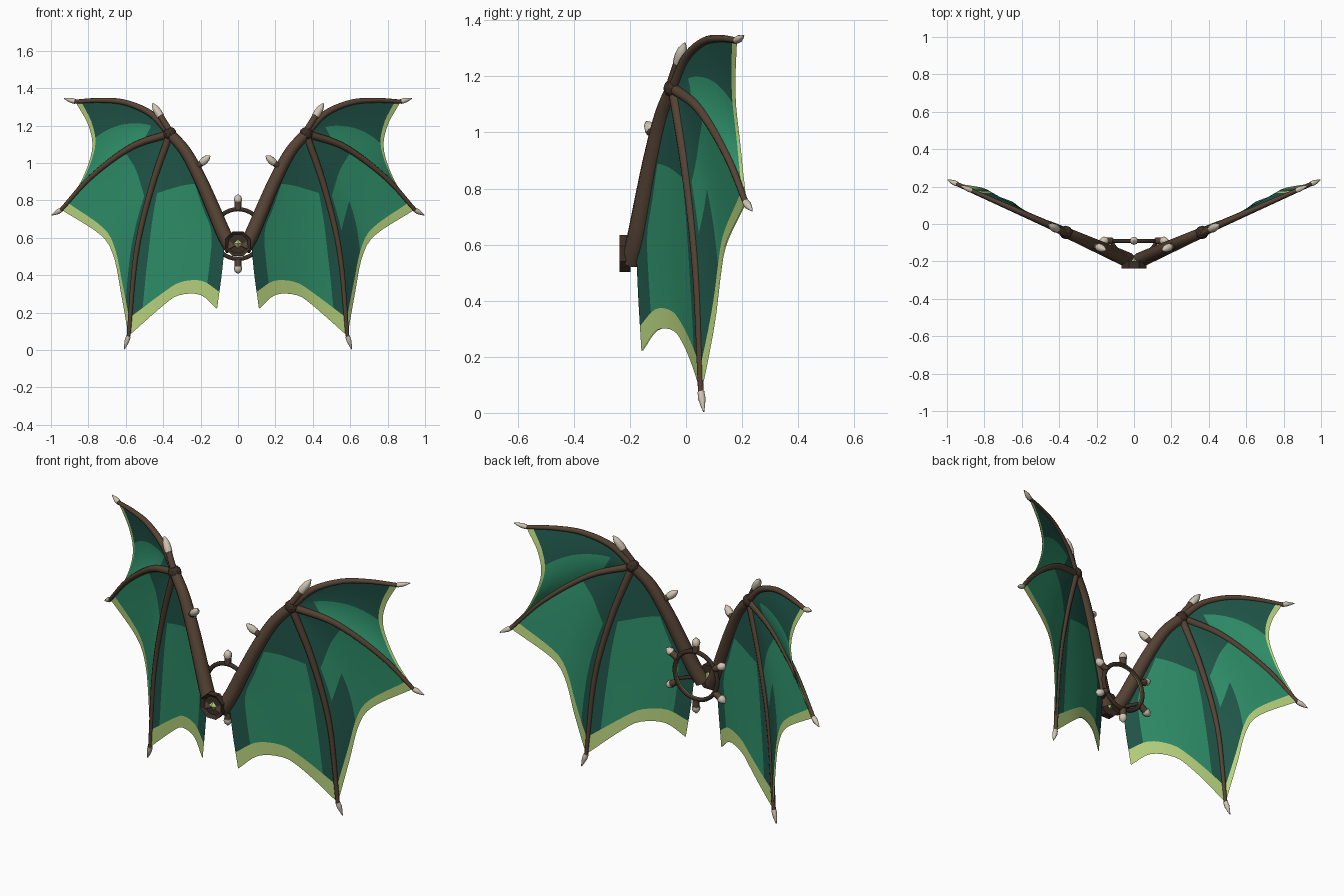
import bpy, bmesh, math
from mathutils import Vector, Matrix

cube = bpy.data.objects.get("Cube")
if cube:
    bpy.data.objects.remove(cube, do_unlink=True)


def material(name, rgb):
    linear = [((c / 255 + 0.055) / 1.055) ** 2.4 for c in rgb]
    mat = bpy.data.materials.new(name)
    mat.use_nodes = True
    mat.diffuse_color = (*linear, 1)
    shader = mat.node_tree.nodes["Principled BSDF"]
    shader.inputs["Base Color"].default_value = (*linear, 1)
    shader.inputs["Roughness"].default_value = 0.8
    return mat


BROWN = material("bone_brown", (86, 67, 52))
DARK = material("dark_brown", (60, 47, 38))
GREEN = material("membrane_green", (46, 142, 105))
SHADE = material("membrane_dark_green", (32, 86, 73))
TRIM = material("pale_green", (184, 211, 126))
IVORY = material("claw_ivory", (208, 198, 180))
OLIVE = material("olive", (104, 112, 62))


def finish(name, bm, mats):
    mesh = bpy.data.meshes.new(name)
    bm.to_mesh(mesh)
    bm.free()
    for mat in mats:
        mesh.materials.append(mat)
    obj = bpy.data.objects.new(name, mesh)
    bpy.context.collection.objects.link(obj)
    return obj


def resample(points, count):
    """Smooth curve through the points, evenly spaced by length."""
    pts = [Vector(p) for p in points]
    pts = [2 * pts[0] - pts[1]] + pts + [2 * pts[-1] - pts[-2]]
    dense = []
    for a, b, c, d in zip(pts, pts[1:], pts[2:], pts[3:]):
        for k in range(16):
            t = k / 16
            dense.append(0.5 * (2 * b + (c - a) * t + (2 * a - 5 * b + 4 * c - d) * t * t
                                + (3 * b - a - 3 * c + d) * t ** 3))
    dense.append(pts[-2])
    lengths = [0]
    for a, b in zip(dense, dense[1:]):
        lengths.append(lengths[-1] + (b - a).length)
    result, k = [], 0
    for i in range(count):
        goal = lengths[-1] * i / (count - 1)
        while k < len(dense) - 2 and lengths[k + 1] < goal:
            k += 1
        f = (goal - lengths[k]) / max(lengths[k + 1] - lengths[k], 1e-9)
        result.append(dense[k].lerp(dense[k + 1], min(f, 1)))
    return result


def tube(name, points, radii, mat, sides=8):
    """Round tube along the points, tapering through the radii."""
    bm = bmesh.new()
    rings, turn, last = [], None, None
    for i, p in enumerate(points):
        way = (points[min(i + 1, len(points) - 1)] - points[max(i - 1, 0)]).normalized()
        turn = last.rotation_difference(way) @ turn if last else way.to_track_quat('Z', 'Y')
        last = way
        f = i / (len(points) - 1) * (len(radii) - 1)
        k = min(int(f), len(radii) - 2)
        r = radii[k] + (radii[k + 1] - radii[k]) * (f - k)
        rings.append([bm.verts.new(p + turn @ Vector((r * math.cos(a), r * math.sin(a), 0)))
                      for a in (math.tau * j / sides for j in range(sides))])
    for a, b in zip(rings, rings[1:]):
        for j in range(sides):
            n = (j + 1) % sides
            bm.faces.new((a[j], a[n], b[n], b[j])).smooth = True
    bm.faces.new(rings[0][::-1])
    bm.faces.new(rings[-1])
    return finish(name, bm, [mat])


def spike(name, base, tip, r):
    """Brown stub with an ivory claw."""
    base, tip = Vector(base), Vector(tip)
    mid = base.lerp(tip, 0.5)
    tube(name + "_stub", [base, mid], [r * 0.85, r * 0.85], BROWN)
    tube(name + "_claw", [mid.lerp(tip, k / 6) for k in range(7)],
         [r, r * 1.05, r * 0.85, r * 0.2], IVORY)


def on_wing(x, z, sx):
    """Put a front outline point on the swept-back wing plane."""
    return Vector((sx * x, -0.045 + 0.444 * (x - 0.364), z))


# Front outlines of one wing: x, z
JOINT = (0.364, 1.157)
ARM = [JOINT, (0.28, 1.06), (0.2, 0.91), (0.13, 0.75), (0.075, 0.62)]
FINGERS = {
    "upper": ([JOINT, (0.465, 1.262), (0.6, 1.322), (0.73, 1.335), (0.87, 1.328)], (0.93, 1.345)),
    "middle": ([JOINT, (0.57, 1.085), (0.786, 0.925), (0.945, 0.75)], (0.997, 0.72)),
    "lower": ([JOINT, (0.465, 0.86), (0.545, 0.513), (0.585, 0.075)], (0.608, 0.004)),
}
ROOT = ARM + [(0.082, 0.45), (0.112, 0.219)]
UPPER, MIDDLE, LOWER = (FINGERS[k][0] for k in ("upper", "middle", "lower"))


# Rules for the darker membrane areas: s runs across, t runs outward
def dark_upper(s, t, outer):
    return s < (0.42 if outer else 0.33) or t < 0.2


def dark_middle(s, t, outer):
    return t < 0.36 or s > 0.87 or (outer and s > 0.5 and t > 0.55)


def dark_lower(s, t, outer):
    return t < 0.3 or s < 0.16 or s > 0.85


PANELS = {
    "upper": (UPPER, MIDDLE, [(0.8, 1.2), (0.78, 1.07), (0.84, 0.9)], 0.945, 0.04, dark_upper),
    "middle": (MIDDLE, LOWER, [(0.735, 0.615), (0.665, 0.5), (0.625, 0.3)], 0.93, 0.035, dark_middle),
    "lower": (LOWER, ROOT, [(0.39, 0.246), (0.31, 0.294), (0.2, 0.294)], 0.91, 0.025, dark_lower),
}
COLS, ROWS = 20, 24


def membrane(name, sx, bone_a, bone_b, edge, trim, bulge, is_dark):
    a = resample(bone_a, 201)
    b = resample(bone_b, 201)
    rim = resample([bone_a[-1]] + edge + [bone_b[-1]], COLS + 1)
    steps = [0.02 + (trim - 0.02) * i / ROWS for i in range(ROWS + 1)] + [(1 + trim) / 2, 1]
    bm = bmesh.new()
    for layer in (1, -1):
        grid = []
        for t in steps:
            row = []
            for i in range(COLS + 1):
                s = i / COLS
                k = round(t * 200)
                p = a[k].lerp(b[k], s) + (rim[i] - a[-1].lerp(b[-1], s)) * t * t
                v = on_wing(p.x, p.y, sx)
                v.y += bulge * math.sin(math.pi * s) * t - 0.002 * layer
                row.append(bm.verts.new(v))
            grid.append(row)
        for j in range(len(steps) - 1):
            t = (steps[j] + steps[j + 1]) / 2
            for i in range(COLS):
                face = bm.faces.new((grid[j][i], grid[j][i + 1], grid[j + 1][i + 1], grid[j + 1][i]))
                face.normal_update()
                if face.normal.y * layer > 0:
                    face.normal_flip()
                face.smooth = True
                dark = is_dark((i + 0.5) / COLS, t, sx * layer > 0)
                face.material_index = 2 if j >= ROWS else int(dark)
    finish(name, bm, [GREEN, SHADE, TRIM])


# Both wings
for side, sx in (("left", 1), ("right", -1)):
    arm = [on_wing(x, z, sx) for x, z in ARM + [(0.03, 0.54)]]
    tube(side + "_arm", resample(arm, 24), [0.028, 0.033, 0.037, 0.04], BROWN, 10)

    bm = bmesh.new()
    bmesh.ops.create_icosphere(bm, subdivisions=2, radius=0.036,
                               matrix=Matrix.Translation(on_wing(*JOINT, sx)))
    finish(side + "_wrist", bm, [DARK])

    for part, (bone, tip) in FINGERS.items():
        line = [on_wing(x, z, sx) for x, z in bone]
        tube(f"{side}_{part}_finger", resample(line, 24), [0.021, 0.017, 0.014, 0.011], BROWN)
        claw = [line[-1].lerp(on_wing(*tip, sx), k / 6) for k in range(7)]
        tube(f"{side}_{part}_claw", claw, [0.013, 0.014, 0.009, 0.002], IVORY)

    for part, data in PANELS.items():
        membrane(f"{side}_{part}_membrane", sx, *data)

    spike(side + "_thumb", (sx * 0.37, -0.05, 1.18), (sx * 0.457, -0.004, 1.318), 0.021)
    spike(side + "_arm_spike", (sx * 0.235, -0.105, 0.965), (sx * 0.15, -0.14, 1.038), 0.02)
    tube(side + "_strut", [Vector((sx * 0.125, -0.09, 0.57)), Vector((sx * 0.05, -0.2, 0.56))],
         [0.01, 0.01], DARK)

# Harness ring, olive on its inner face
RING = Vector((0, -0.09, 0.62))
bm = bmesh.new()
loops = []
for i in range(36):
    a = math.tau * i / 36
    out = Vector((math.cos(a), 0, math.sin(a)))
    loops.append([bm.verts.new(RING + out * (0.133 + 0.012 * math.cos(b)) + Vector((0, 0.012 * math.sin(b), 0)))
                  for b in (math.tau * (j + 0.5) / 8 for j in range(8))])
for i in range(36):
    p, q = loops[i], loops[(i + 1) % 36]
    for j in range(8):
        n = (j + 1) % 8
        face = bm.faces.new((p[j], p[n], q[n], q[j]))
        face.smooth = True
        face.material_index = int(j == 3)
bmesh.ops.recalc_face_normals(bm, faces=bm.faces)
finish("harness_ring", bm, [DARK, OLIVE])
for i in range(6):
    a = math.radians(30 + 60 * i)
    out = Vector((math.cos(a), 0, math.sin(a)))
    spike(f"ring_spike_{i + 1}", RING + out * 0.135, RING + out * 0.212, 0.021)

# Eight-sided buckle with a recessed front
FRONT = Matrix.Translation((0, -0.218, 0.568)) @ Matrix.Rotation(math.pi / 2, 4, 'X')
bm = bmesh.new()
bmesh.ops.create_cone(bm, cap_ends=True, segments=8, radius1=0.072, radius2=0.072, depth=0.04,
                      matrix=FRONT @ Matrix.Rotation(math.pi / 8, 4, 'Z'))
bm.normal_update()
front = [f for f in bm.faces if f.normal.y < -0.9]
bmesh.ops.inset_region(bm, faces=front, thickness=0.018, depth=0)
bmesh.ops.translate(bm, verts=list({v for f in front for v in f.verts}), vec=(0, 0.015, 0))
finish("buckle", bm, [DARK])

# Faceted gem
bm = bmesh.new()
for y, r1, r2 in ((-0.227, 0.036, 0.0), (-0.19, 0.0, 0.036)):
    bmesh.ops.create_cone(bm, cap_ends=True, segments=4, radius1=r1, radius2=r2, depth=0.022,
                          matrix=Matrix.Translation((0, y, 0.568)) @ Matrix.Rotation(math.pi / 2, 4, 'X'))
finish("gem", bm, [TRIM])
